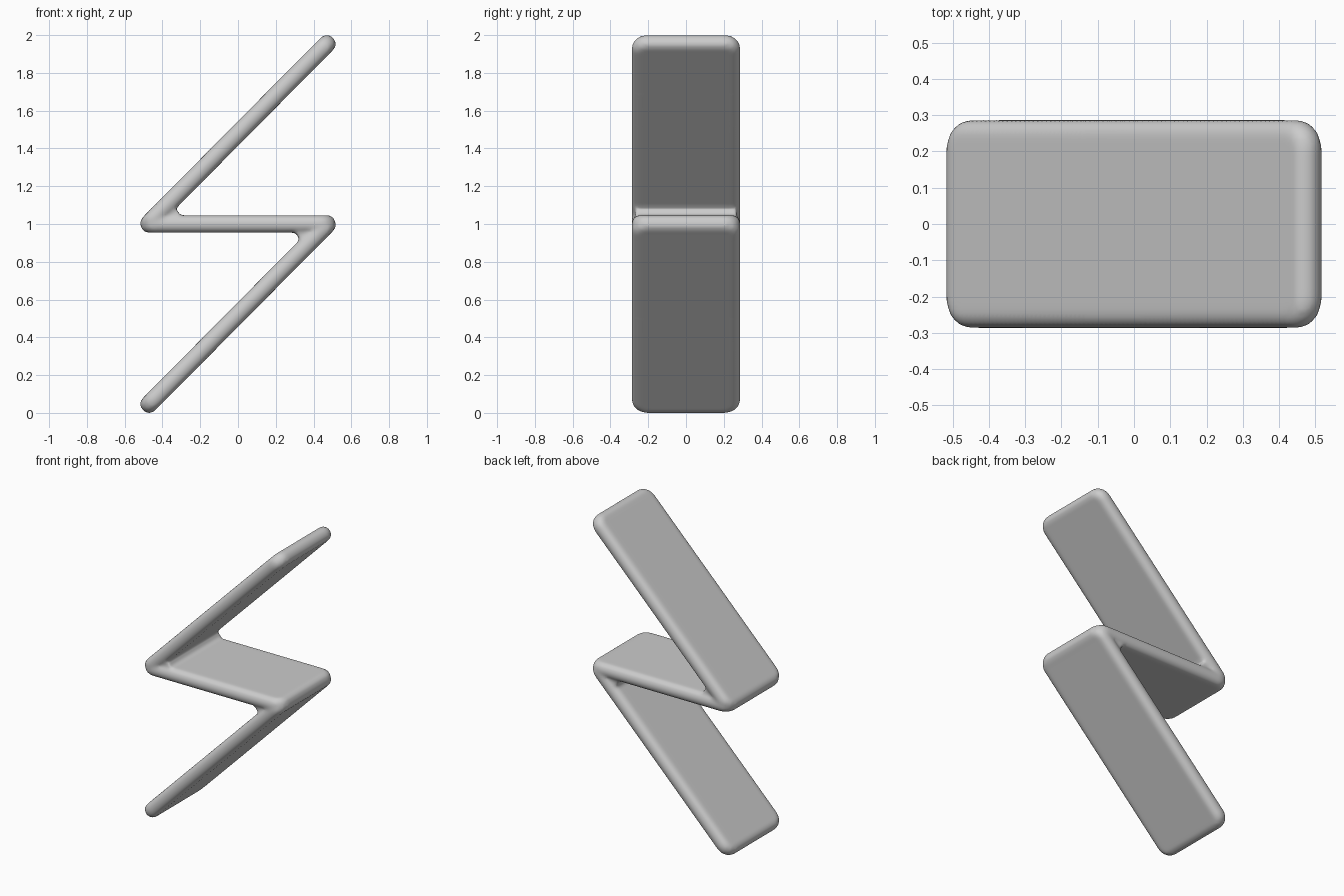
import bpy, bmesh, math
from mathutils import Matrix, Vector

cube = bpy.data.objects.get("Cube")
if cube:
    bpy.data.objects.remove(cube, do_unlink=True)

grey = bpy.data.materials.new("plain grey")
grey.use_nodes = True
colour = (0.6, 0.6, 0.6, 1)
grey.diffuse_color = colour
grey.node_tree.nodes["Principled BSDF"].inputs["Base Color"].default_value = colour

HALF_DEPTH = 0.287
REACH = 0.47      # bar ends, left and right of centre
RADIUS = 0.046    # half thickness of a bar


def add_bar(bm, start, end):
    """Rounded slab whose centre line runs from start to end in the xz plane."""
    a, b = Vector((start[0], 0, start[1])), Vector((end[0], 0, end[1]))
    part = bmesh.new()
    bmesh.ops.create_cube(part, size=1)
    size = ((b - a).length + 2 * RADIUS, 2 * HALF_DEPTH, 2 * RADIUS)
    bmesh.ops.scale(part, vec=size, verts=part.verts)
    # rounded plan corners
    upright = [e for e in part.edges
               if abs(e.verts[0].co.z - e.verts[1].co.z) > RADIUS]
    bmesh.ops.bevel(part, geom=upright, offset=0.08, segments=8,
                    profile=0.5, affect='EDGES')
    # soft rims
    rims = [e for e in part.edges
            if abs(e.verts[0].co.z - e.verts[1].co.z) < 0.001]
    bmesh.ops.bevel(part, geom=rims, offset=RADIUS * 0.93, segments=6,
                    profile=0.5, affect='EDGES')
    tilt = -math.atan2(b.z - a.z, b.x - a.x)
    move = Matrix.Translation((a + b) / 2) @ Matrix.Rotation(tilt, 4, 'Y')
    bmesh.ops.transform(part, matrix=move, verts=part.verts)
    append(bm, part)


def add_fillet(bm, sign):
    """Wedge filling the inside of a bend."""
    part = bmesh.new()
    outline = [(-0.41, 1.01), (-0.29, 1.03), (-0.305, 1.045), (-0.33, 1.085), (-0.33, 1.10)]
    ring = [part.verts.new((sign * x, -HALF_DEPTH + 0.02, 1 + sign * (z - 1)))
            for x, z in outline]
    face = part.faces.new(ring)
    out = bmesh.ops.extrude_face_region(part, geom=[face])
    top = [v for v in out["geom"] if isinstance(v, bmesh.types.BMVert)]
    bmesh.ops.translate(part, vec=(0, 2 * HALF_DEPTH - 0.04, 0), verts=top)
    bmesh.ops.recalc_face_normals(part, faces=part.faces)
    append(bm, part)


def append(bm, part):
    mesh = bpy.data.meshes.new("part")
    part.to_mesh(mesh)
    part.free()
    bm.from_mesh(mesh)
    bpy.data.meshes.remove(mesh)


# Three bars and two bends
bm = bmesh.new()
add_bar(bm, (-REACH, 1.005), (REACH, 1.953))
add_bar(bm, (-REACH, 1.0), (REACH, 1.0))
add_bar(bm, (-REACH, 0.047), (REACH, 0.995))
for side in (1, -1):
    add_fillet(bm, side)

mesh = bpy.data.meshes.new("zigzag_bolt")
bm.to_mesh(mesh)
bm.free()
mesh.materials.append(grey)
bolt = bpy.data.objects.new("zigzag_bolt", mesh)
bpy.context.collection.objects.link(bolt)

# Fuse the parts into one soft skin
fuse = bolt.modifiers.new("fuse", 'REMESH')
fuse.mode = 'VOXEL'
fuse.voxel_size = 0.012
fuse.use_smooth_shade = True
soften = bolt.modifiers.new("soften", 'SMOOTH')
soften.factor = 0.5
soften.iterations = 4
